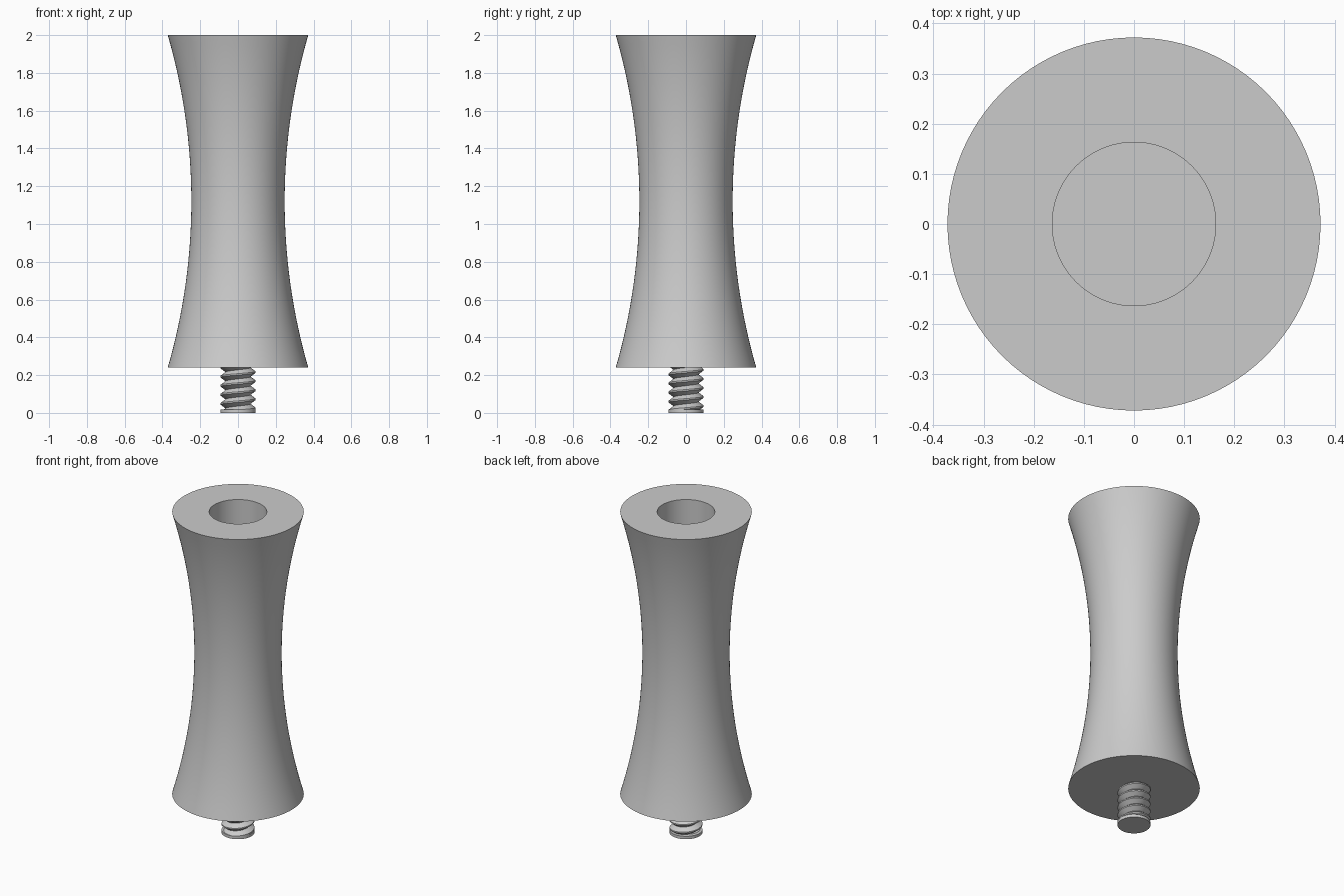
import bpy, bmesh, math
from mathutils import Vector

cube = bpy.data.objects.get("Cube")
if cube:
    bpy.data.objects.remove(cube)

grey = bpy.data.materials.new("plain grey")
grey.use_nodes = True
color = (0.6, 0.6, 0.6, 1)
grey.diffuse_color = color
grey.node_tree.nodes["Principled BSDF"].inputs["Base Color"].default_value = color


def finish(bm, name, angle):
    """Turn the bmesh into a shaded object."""
    bmesh.ops.recalc_face_normals(bm, faces=bm.faces)
    mesh = bpy.data.meshes.new(name)
    bm.to_mesh(mesh)
    bm.free()
    obj = bpy.data.objects.new(name, mesh)
    bpy.context.collection.objects.link(obj)
    mesh.materials.append(grey)
    bpy.ops.object.select_all(action="DESELECT")
    obj.select_set(True)
    bpy.context.view_layer.objects.active = obj
    bpy.ops.object.shade_smooth_by_angle(angle=math.radians(angle))
    return obj


def sweep(profile, steps, turns=1, rise=0):
    """Spin an (r, z) profile about the z axis, climbing by rise per turn."""
    bm = bmesh.new()
    verts = [bm.verts.new((r, 0, z)) for r, z in profile]
    edges = [bm.edges.new(pair) for pair in zip(verts, verts[1:])]
    bmesh.ops.spin(bm, geom=verts + edges, cent=(0, 0, 0), axis=(0, 0, 1),
                   dvec=(0, 0, rise / steps), angle=math.tau * turns,
                   steps=steps * turns, use_duplicate=False)
    bmesh.ops.remove_doubles(bm, verts=bm.verts, dist=1e-4)
    return bm


# Waisted body with a blind socket in its top
BOTTOM, TOP, END_R, WAIST_R = 0.24, 2.0, 0.372, 0.247
half = (TOP - BOTTOM) / 2
sag = END_R - WAIST_R
arc_r = (half ** 2 + sag ** 2) / (2 * sag)
segments = 32
outline = [(0, BOTTOM)]
for i in range(segments + 1):
    h = half * (2 * i / segments - 1)
    outline.append((WAIST_R + arc_r - math.sqrt(arc_r ** 2 - h ** 2), BOTTOM + half + h))
SOCKET_R, SOCKET_DEPTH = 0.163, 0.5
outline += [(SOCKET_R, TOP), (SOCKET_R, TOP - SOCKET_DEPTH), (0, TOP - SOCKET_DEPTH)]
finish(sweep(outline, 96), "waisted_body", 30)

# Helical thread, trimmed flat at the tip and running into the body
PITCH, ROOT_R, CREST_R, TIP = 0.048, 0.066, 0.093, 0.018
ridge = [(ROOT_R, 0), (CREST_R, PITCH * 0.42), (CREST_R, PITCH * 0.58), (ROOT_R, PITCH)]
bm = sweep([(r, z - 2 * PITCH) for r, z in ridge], 48, turns=8, rise=PITCH)
for height, sign in ((TIP, -1), (BOTTOM + 0.01, 1)):
    bmesh.ops.bisect_plane(bm, geom=bm.verts[:] + bm.edges[:] + bm.faces[:],
                           plane_co=Vector((0, 0, height)), plane_no=Vector((0, 0, sign)),
                           clear_outer=True)
finish(bm, "screw_thread", 30)

# Flat collar at the tip of the screw
finish(sweep([(0, 0), (CREST_R, 0), (CREST_R, TIP), (0, TIP)], 48), "screw_tip", 30)
